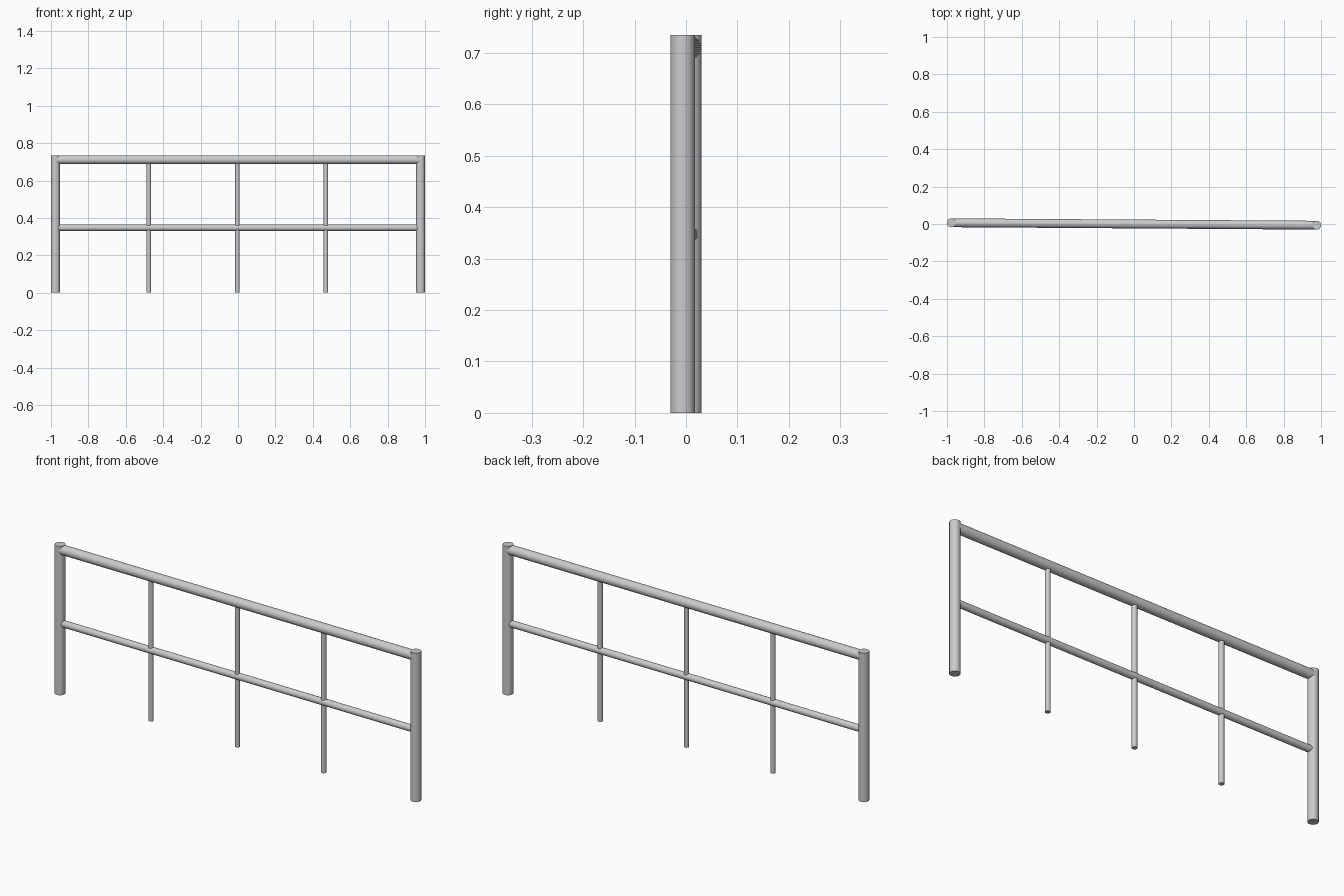
import bpy
from mathutils import Vector

if "Cube" in bpy.data.objects:
    bpy.data.objects.remove(bpy.data.objects["Cube"])

SLOPE = -0.0065  # the fence line runs very slightly off the x axis


def at(x, z):
    return Vector((x, SLOPE * x / 0.976, z))


def tube(name, start, end, radius, sides=32):
    axis = end - start
    bpy.ops.mesh.primitive_cylinder_add(
        vertices=sides, radius=radius, depth=axis.length,
        location=(start + end) / 2,
        rotation=axis.to_track_quat('Z', 'Y').to_euler())
    obj = bpy.context.object
    obj.name = name
    bpy.ops.object.shade_smooth_by_angle()
    return obj


# End posts
for side, x in (("left", -0.976), ("right", 0.976)):
    tube(side + "_post", at(x, 0), at(x, 0.735), 0.024)

# Handrail and thinner middle rail, running into the posts
tube("top_rail", at(-0.972, 0.711), at(0.972, 0.711), 0.0235)
tube("middle_rail", at(-0.972, 0.347), at(0.972, 0.347), 0.0165)

# Thin uprights from the ground into the handrail
for i, x in enumerate((-0.477, -0.003, 0.47)):
    tube(f"upright_{i + 1}", at(x, 0), at(x, 0.705), 0.012, 24)
